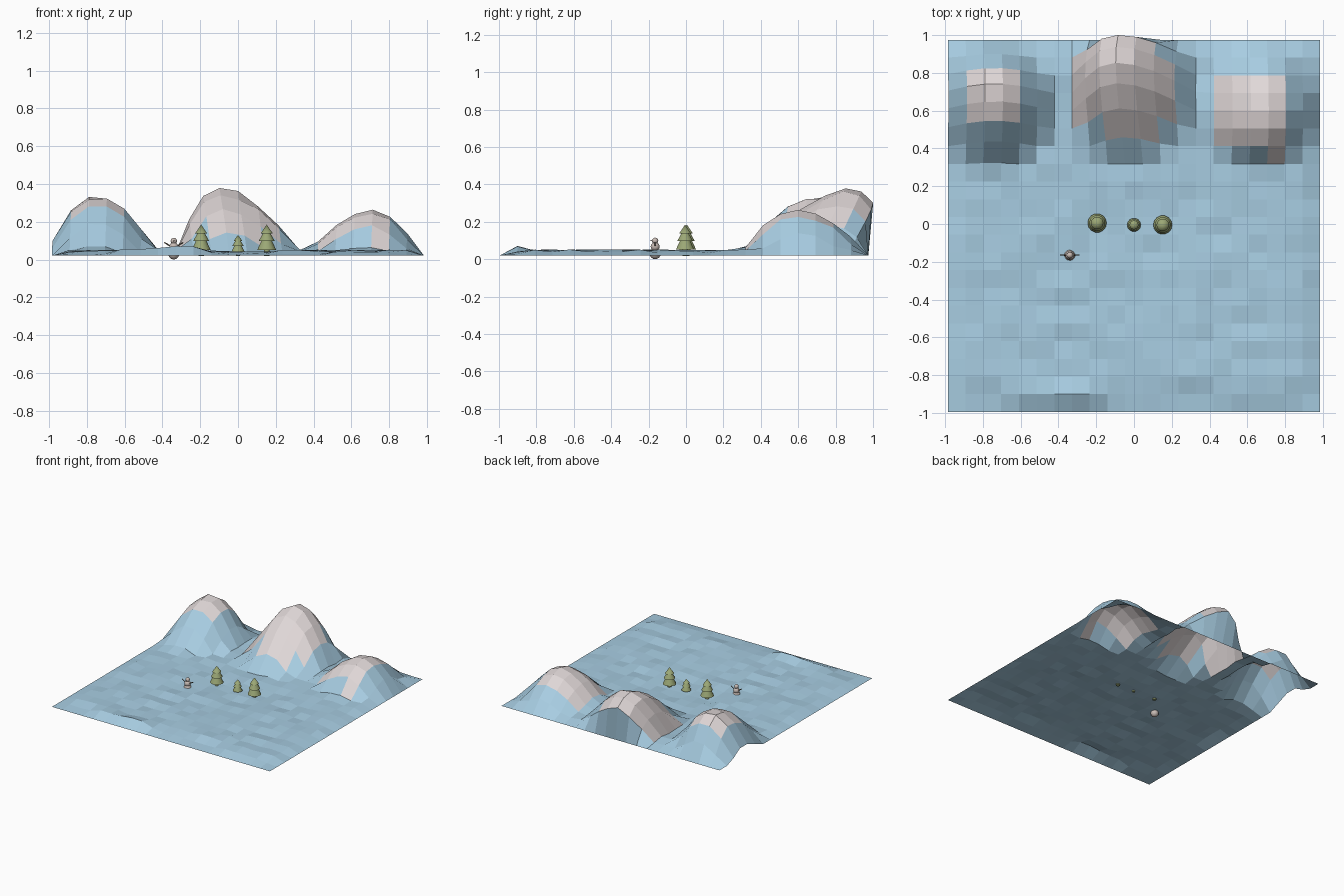
import bpy, bmesh, math, random
from mathutils import Vector, Matrix

cube = bpy.data.objects.get("Cube")
if cube:
    bpy.data.objects.remove(cube, do_unlink=True)
random.seed(4)


def material(name, color):
    m = bpy.data.materials.new(name)
    m.use_nodes = True
    m.diffuse_color = (*color, 1)
    m.node_tree.nodes["Principled BSDF"].inputs["Base Color"].default_value = (*color, 1)
    return m


ice = material("pale_blue_snow", (0.39, 0.61, 0.76))
rock = material("pale_rock", (0.74, 0.68, 0.68))
leaf = material("olive_green", (0.33, 0.39, 0.18))
body = material("snowman_body", (0.58, 0.50, 0.46))
wood = material("dark_wood", (0.12, 0.09, 0.06))


def finish(bm, name, mats, smooth=False):
    mesh = bpy.data.meshes.new(name)
    bm.to_mesh(mesh)
    bm.free()
    for m in mats:
        mesh.materials.append(m)
    ob = bpy.data.objects.new(name, mesh)
    bpy.context.collection.objects.link(ob)
    if smooth:
        bpy.ops.object.select_all(action="DESELECT")
        ob.select_set(True)
        bpy.context.view_layer.objects.active = ob
        bpy.ops.object.shade_smooth_by_angle(angle=math.radians(50))
    return ob


# Hills: centre, reach towards -x, +x, -y, +y, then the pull of the summit
hills = [
    (-0.75, 0.65, 0.29, 0.32, 0.36, 0.31, Vector((0.01, 0.05, 0.30))),
    (-0.047, 0.70, 0.28, 0.39, 0.36, 0.39, Vector((-0.05, 0.16, 0.335))),
    (0.70, 0.60, 0.33, 0.26, 0.31, 0.36, Vector((0.01, 0, 0.225))),
]
# Bare rock areas on the flat grid: x range, y range
bare = [
    (-0.90, -0.60, 0.51, 0.80),
    (-0.15, 0.15, 0.41, 0.89), (-0.33, -0.14, 0.51, 0.89), (0.14, 0.24, 0.51, 0.80),
    (0.42, 0.80, 0.40, 0.80), (0.70, 0.80, 0.30, 0.42),
]


def swell(x, y, hill):
    cx, cy, left, right, front, back, pull = hill
    dx, dy = x - cx, y - cy
    d2 = (dx / (left if dx < 0 else right)) ** 2 + (dy / (front if dy < 0 else back)) ** 2
    return pull * max(0, 1 - d2) ** 1.2


# Terrain sheet: pinned low edges, a shallow hollow in the middle and three hills
CELLS = 21
bm = bmesh.new()
bmesh.ops.create_grid(bm, x_segments=CELLS, y_segments=CELLS, size=0.985)
for v in bm.verts:
    v.co.y -= 0.01
for f in bm.faces:
    c = f.calc_center_median()
    f.material_index = int(any(a < c.x < b and p < c.y < q for a, b, p, q in bare))
for v in bm.verts:
    x, y = v.co.x, v.co.y
    if v.is_boundary:
        v.co.z = 0.02
    else:
        hollow = 0.018 * math.exp(-(x * x + y * y) / 0.12)
        v.co.z = 0.043 - hollow + random.uniform(-0.009, 0.009)
        if y < -0.85:
            v.co.z += 0.02 if -0.65 < x < -0.2 else -0.01
    if not (v.is_boundary and y > 0.9):
        for hill in hills:
            v.co += swell(x, y, hill)
finish(bm, "terrain", [ice, rock])

# Trees: one turned outline with trunk and three tiers
outline = [(0, 0), (0.3, 0), (0.3, 0.2), (1, 0.2), (0.56, 0.48),
           (0.84, 0.48), (0.42, 0.71), (0.66, 0.71), (0, 1)]


def tree(name, x, y, radius, top, base=0.018):
    bm = bmesh.new()
    pts = [bm.verts.new((r * radius, 0, z * (top - base))) for r, z in outline]
    edges = [bm.edges.new(pair) for pair in zip(pts, pts[1:])]
    bmesh.ops.spin(bm, geom=pts + edges, cent=(0, 0, 0), axis=(0, 0, 1),
                   angle=math.tau, steps=14, use_duplicate=False)
    bmesh.ops.remove_doubles(bm, verts=bm.verts, dist=0.0001)
    bmesh.ops.recalc_face_normals(bm, faces=bm.faces)
    finish(bm, name, [leaf], True).location = (x, y, base)


tree("tree_right", -0.195, 0.005, 0.05, 0.185)
tree("tree_small", 0, -0.005, 0.036, 0.13)
tree("tree_left", 0.152, -0.005, 0.05, 0.185)

# Snowman: stacked balls
SX, SY = -0.34, -0.165
for name, z, r in (("snowman_base", 0.03, 0.03), ("snowman_chest", 0.067, 0.024),
                   ("snowman_head", 0.098, 0.017)):
    bm = bmesh.new()
    bmesh.ops.create_uvsphere(bm, u_segments=14, v_segments=8, radius=r)
    finish(bm, name, [body], True).location = (SX, SY, z)


def rod(name, start, end, r1, r2, mat):
    a, b = Vector(start), Vector(end)
    bm = bmesh.new()
    turn = (b - a).to_track_quat("Z", "Y").to_matrix().to_4x4()
    bmesh.ops.create_cone(bm, cap_ends=True, segments=6, radius1=r1, radius2=r2,
                          depth=(b - a).length,
                          matrix=Matrix.Translation((a + b) / 2) @ turn)
    finish(bm, name, [mat])


# Stick arms and nose
for side, s in (("left", 1), ("right", -1)):
    rod("snowman_arm_" + side, (SX + s * 0.015, SY, 0.07), (SX + s * 0.05, SY, 0.09),
        0.004, 0.003, wood)
rod("snowman_nose", (SX, SY - 0.012, 0.099), (SX, SY - 0.028, 0.098), 0.004, 0.0005, wood)
